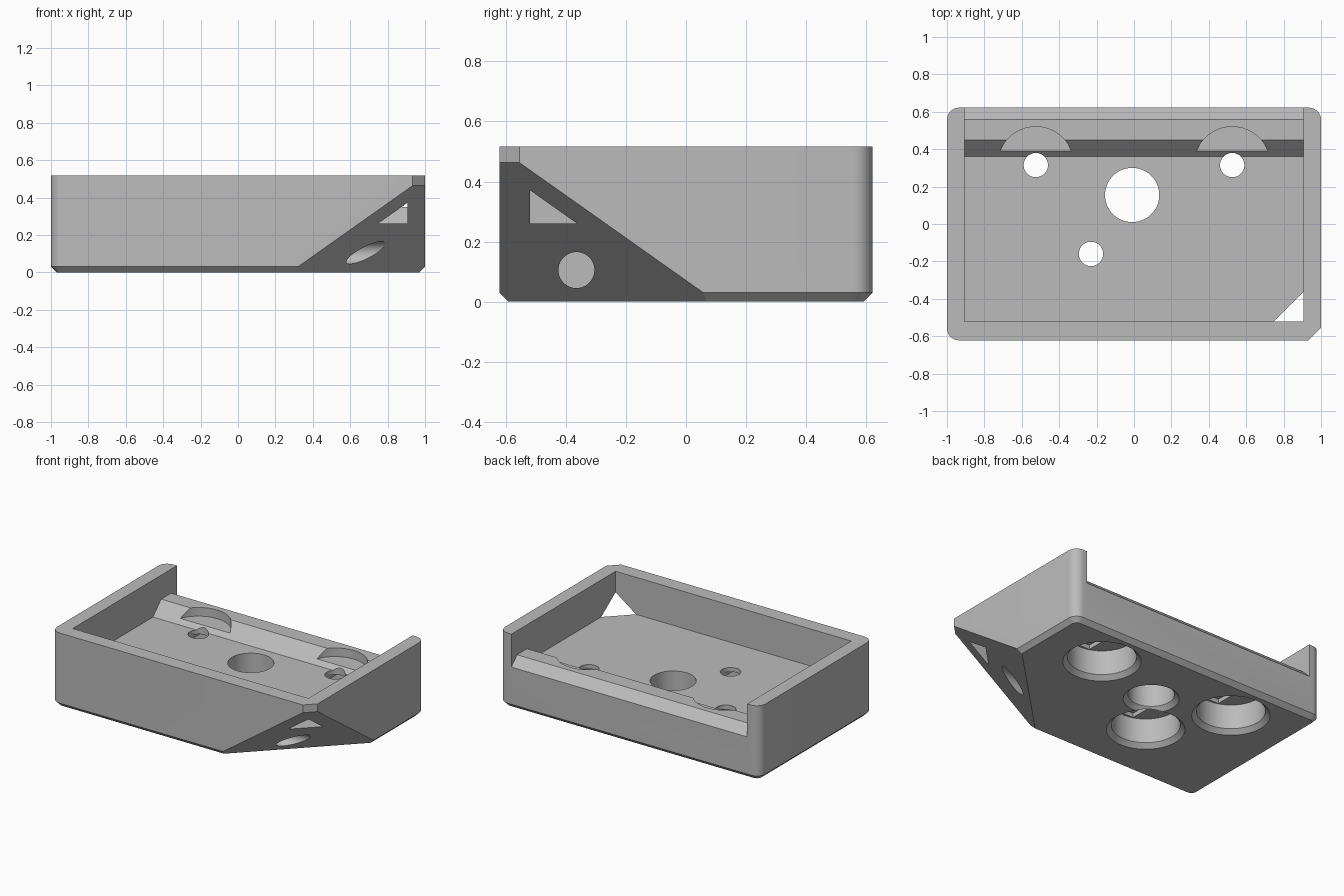
import bpy, bmesh, math
from mathutils import Vector, Matrix

if "Cube" in bpy.data.objects:
    bpy.data.objects.remove(bpy.data.objects["Cube"], do_unlink=True)

grey = bpy.data.materials.new("plain grey")
grey.use_nodes = True
grey.diffuse_color = (0.5, 0.5, 0.5, 1)
grey.node_tree.nodes["Principled BSDF"].inputs["Base Color"].default_value = (0.5, 0.5, 0.5, 1)

W, D, H = 1.0, 0.622, 0.517      # half width, half depth, height
FLOOR, RIDGE = 0.26, 0.35


def make_object(name, bm):
    bmesh.ops.recalc_face_normals(bm, faces=bm.faces)
    mesh = bpy.data.meshes.new(name)
    bm.to_mesh(mesh)
    bm.free()
    mesh.materials.append(grey)
    obj = bpy.data.objects.new(name, mesh)
    bpy.context.collection.objects.link(obj)
    return obj


def box(name, center, size):
    bm = bmesh.new()
    bmesh.ops.create_cube(bm, size=1, matrix=Matrix.Translation(center) @ Matrix.Diagonal((*size, 1)))
    return make_object(name, bm)


def turned(name, x, y, profile, sides=64):
    """Solid of revolution about a vertical axis; profile holds (radius, z) pairs."""
    bm = bmesh.new()
    rings = [[bm.verts.new((x + r * math.cos(math.tau * i / sides),
                            y + r * math.sin(math.tau * i / sides), z))
              for i in range(sides)] for r, z in profile]
    for a, b in zip(rings, rings[1:]):
        for i in range(sides):
            j = (i + 1) % sides
            bm.faces.new((a[i], a[j], b[j], b[i]))
    bm.faces.new(rings[0][::-1])
    bm.faces.new(rings[-1])
    return make_object(name, bm)


def prism_x(name, outline, x0, x1):
    """Extrude a (y, z) outline along x."""
    bm = bmesh.new()
    face = bm.faces.new([bm.verts.new((x0, y, z)) for y, z in outline])
    new = bmesh.ops.extrude_face_region(bm, geom=[face])["geom"]
    bmesh.ops.translate(bm, vec=(x1 - x0, 0, 0), verts=[g for g in new if isinstance(g, bmesh.types.BMVert)])
    return make_object(name, bm)


# Outer block: three rounded upright corners and a chamfered foot
bm = bmesh.new()
bmesh.ops.create_cube(bm, size=1, matrix=Matrix.Translation((0, 0, H / 2)) @ Matrix.Diagonal((2 * W, 2 * D, H, 1)))
upright = [e for e in bm.edges
           if abs(e.verts[0].co.z - e.verts[1].co.z) > 0.1
           and not (e.verts[0].co.x > 0 and e.verts[0].co.y < 0)]
bmesh.ops.bevel(bm, geom=upright, offset=0.065, segments=8, profile=0.5, affect='EDGES')
foot = [e for e in bm.edges if all(v.co.z < 0.001 for v in e.verts)]
bmesh.ops.bevel(bm, geom=foot, offset=0.03, segments=1, affect='EDGES')

# Slanted facet and small upright facet on the front corner
for point, normal in (((0.9, 0, 0), (1, -1, -math.sqrt(2))), ((1.555, 0, 0), (1, -1, 0))):
    bmesh.ops.bisect_plane(bm, geom=bm.verts[:] + bm.edges[:] + bm.faces[:],
                           plane_co=point, plane_no=Vector(normal).normalized(), clear_outer=True)
    bmesh.ops.holes_fill(bm, edges=[e for e in bm.edges if e.is_boundary], sides=0)
tray = make_object("tray_body", bm)

# Tray cavity with a sloped ridge along the low rear wall
cutters = [prism_x("cavity_cutter",
                   [(-0.52, FLOOR), (0.36, FLOOR), (0.45, RIDGE), (0.56, RIDGE),
                    (0.65, FLOOR), (0.7, FLOOR), (0.7, 0.7), (-0.52, 0.7)], -0.905, 0.905)]

# Foot recesses: wide bore from below, bridging slot, small through hole
for x, y in ((-0.525, 0.315), (0.525, 0.315), (-0.23, -0.16)):
    cutters.append(turned("recess_cutter", x, y, [(0.255, -0.01), (0.215, 0.03), (0.215, 0.2)]))
    cutters.append(box("slot_cutter", (x, y, 0.21), (0.13, 0.4, 0.04)))
    cutters.append(turned("hole_cutter", x, y, [(0.065, 0.15), (0.065, 0.6)]))
    if y > 0:
        cutters.append(turned("scallop_cutter", x, y, [(0.205, 0.29), (0.205, 0.6)]))

# Large through hole with a chamfered lower rim
cutters.append(turned("main_hole_cutter", -0.01, 0.155, [(0.185, -0.01), (0.145, 0.03), (0.145, 0.6)]))

# Blind sideways hole in the slanted facet
side = [(-0.365 + 0.06 * math.cos(math.tau * i / 48), 0.105 + 0.06 * math.sin(math.tau * i / 48))
        for i in range(48)]
cutters.append(prism_x("side_hole_cutter", side, 0.35, 1.2))

# Carve the body
bpy.context.view_layer.objects.active = tray
for cutter in cutters:
    cutter.hide_render = True
    mod = tray.modifiers.new("carve", 'BOOLEAN')
    mod.operation, mod.solver, mod.object = 'DIFFERENCE', 'EXACT', cutter
    bpy.ops.object.modifier_apply(modifier=mod.name)
    bpy.data.objects.remove(cutter, do_unlink=True)

bpy.ops.object.select_all(action='DESELECT')
tray.select_set(True)
bpy.ops.object.shade_smooth_by_angle(angle=math.radians(30))
